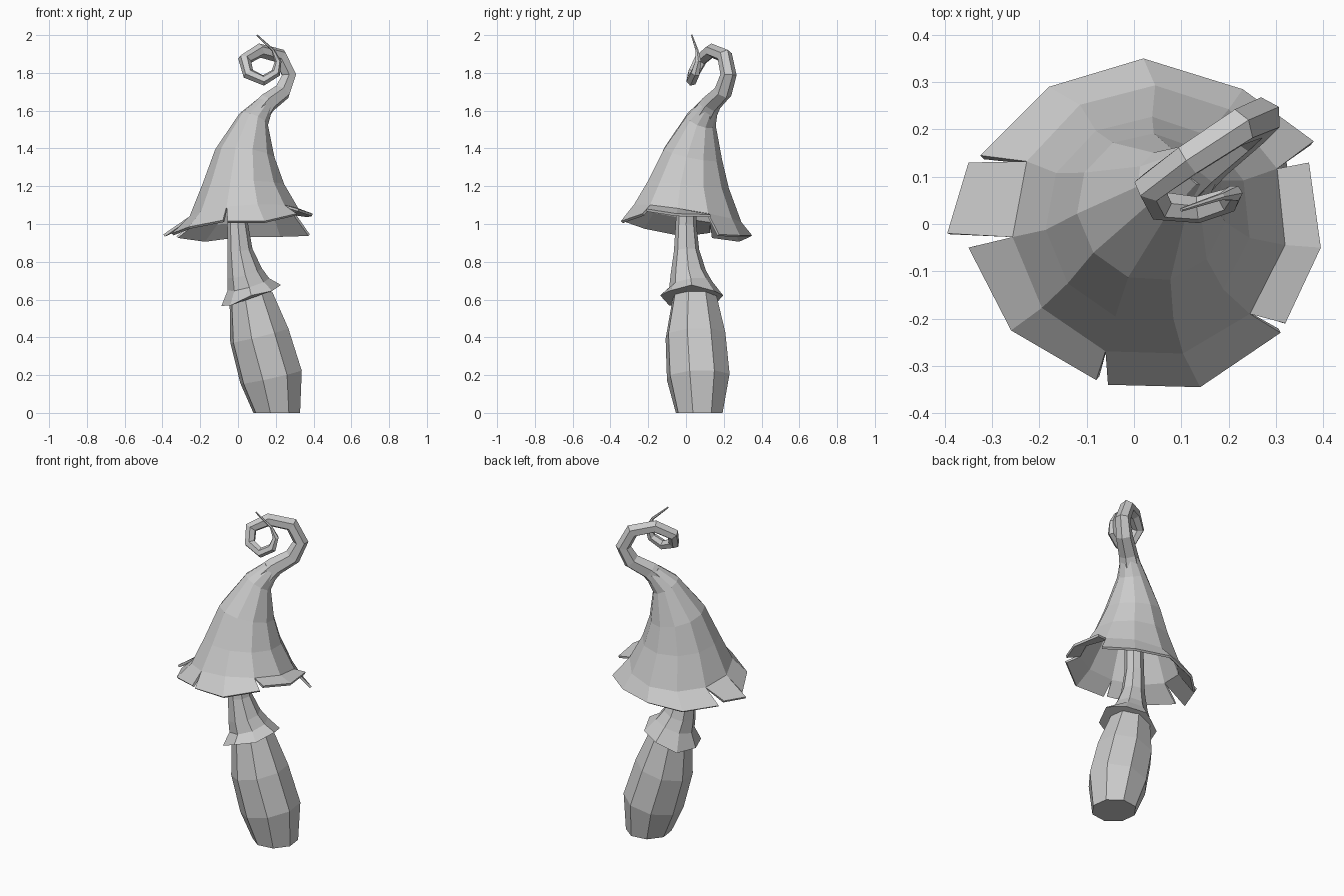
import bpy
import bmesh
from math import cos, sin, tau, radians
from mathutils import Vector, Quaternion

cube = bpy.data.objects.get("Cube")
if cube:
    bpy.data.objects.remove(cube, do_unlink=True)

UP = Vector((0, 0, 1))
grey = bpy.data.materials.new("plain grey")
grey.use_nodes = True
COLOUR = (0.6, 0.6, 0.6, 1)
grey.diffuse_color = COLOUR
grey.node_tree.nodes["Principled BSDF"].inputs["Base Color"].default_value = COLOUR


def finish(bm, name):
    """Turn a bmesh into a flat shaded object."""
    bmesh.ops.recalc_face_normals(bm, faces=bm.faces)
    mesh = bpy.data.meshes.new(name)
    bm.to_mesh(mesh)
    bm.free()
    mesh.materials.append(grey)
    obj = bpy.data.objects.new(name, mesh)
    bpy.context.collection.objects.link(obj)
    return obj


def sweep(bm, path, sides, phase, start=None, bottom=True):
    """Skin rings (x, y, z, radius) along a path, each square to the path."""
    points = [Vector(p[:3]) for p in path]
    turn, old, rings = Quaternion(), UP, []
    for k, (point, step) in enumerate(zip(points, path)):
        before, after = points[max(k - 1, 0)], points[min(k + 1, len(path) - 1)]
        tangent = (after - point).normalized() + (point - before).normalized()
        if k == 0 and start:
            tangent = Vector(start)
        tangent.normalize()
        turn = old.rotation_difference(tangent) @ turn
        old = tangent
        ring = []
        for i in range(sides):
            a = radians(phase) + tau * i / sides
            ring.append(bm.verts.new(point + turn @ Vector((cos(a), sin(a), 0)) * step[3]))
        if rings:
            low = rings[-1]
            for i in range(sides):
                j = (i + 1) % sides
                bm.faces.new((low[i], low[j], ring[j], ring[i]))
        rings.append(ring)
    if bottom:
        bm.faces.new(rings[0])
    bm.faces.new(rings[-1])
    return rings


# Swollen leaning foot of the stem
bm = bmesh.new()
sweep(bm, [(.205, .07, 0, .128), (.175, .065, .19, .172),
           (.113, .05, .41, .164), (.068, .045, .62, .119)], 8, 30, UP)
finish(bm, "stem_foot")

# Thin neck flaring into a collar with a wavy edge
bm = bmesh.new()
collar = sweep(bm, [(.07, .03, .622, .167), (.055, .025, .68, .115), (.035, .012, .74, .095),
                    (.01, .003, .86, .067), (-.002, 0, 1, .055), (.01, .01, 1.32, .05)],
               8, 0, (-.35, 0, 1))
for corner in collar[0][1::2]:
    corner.co.z -= .015
finish(bm, "neck_and_collar")

# Bell shaped cap
SIDES = 11
bm = bmesh.new()
rings = sweep(bm, [(.033, .005, 1.055, .292), (.03, .01, 1.21, .218), (.037, .035, 1.37, .16),
                   (.083, .08, 1.55, .083), (.14, .125, 1.63, .05)],
              SIDES, 88, (-.07, .16, 1), False)
fold = rings[0]

# Torn brim: each flap starts at a fold corner and is split from its neighbours
flaps = {
    9: [(.38, .175, .945), (.23, .285, .94), (.02, .35, .94), (-.18, .29, .915), (-.325, .145, .935)],
    2: [(-.35, .13, .965), (-.395, -.02, .945)],
    3: [(-.35, -.05, .95), (-.26, -.225, .985), (-.08, -.33, 1.02)],
    5: [(-.055, -.34, 1.015), (.14, -.345, 1.015), (.31, -.23, 1.055)],
    7: [(.32, -.21, 1.08), (.395, -.05, 1.055), (.37, .13, 1.05)],
}
for first, corners in flaps.items():
    outer = [bm.verts.new(c) for c in corners]
    for k in range(len(outer) - 1):
        a, b = fold[(first + k) % SIDES], fold[(first + k + 1) % SIDES]
        bm.faces.new((a, outer[k], outer[k + 1], b))
cap = finish(bm, "cap")

# Hollow cap wall
wall = cap.modifiers.new("wall", 'SOLIDIFY')
wall.thickness = .014
wall.offset = -1

# Curling tip that tapers to a thin whisker
bm = bmesh.new()
sweep(bm, [(.09, .085, 1.56, .068), (.155, .135, 1.64, .054), (.235, .197, 1.7, .048),
           (.27, .225, 1.79, .043), (.222, .205, 1.89, .041), (.115, .135, 1.918, .038),
           (.035, .078, 1.87, .036), (.055, .038, 1.795, .032), (.135, .03, 1.76, .029),
           (.2, .05, 1.8, .026), (.212, .065, 1.86, .018), (.185, .058, 1.92, .008),
           (.1, .03, 2, .004)], 6, 30)
finish(bm, "curled_tip")
